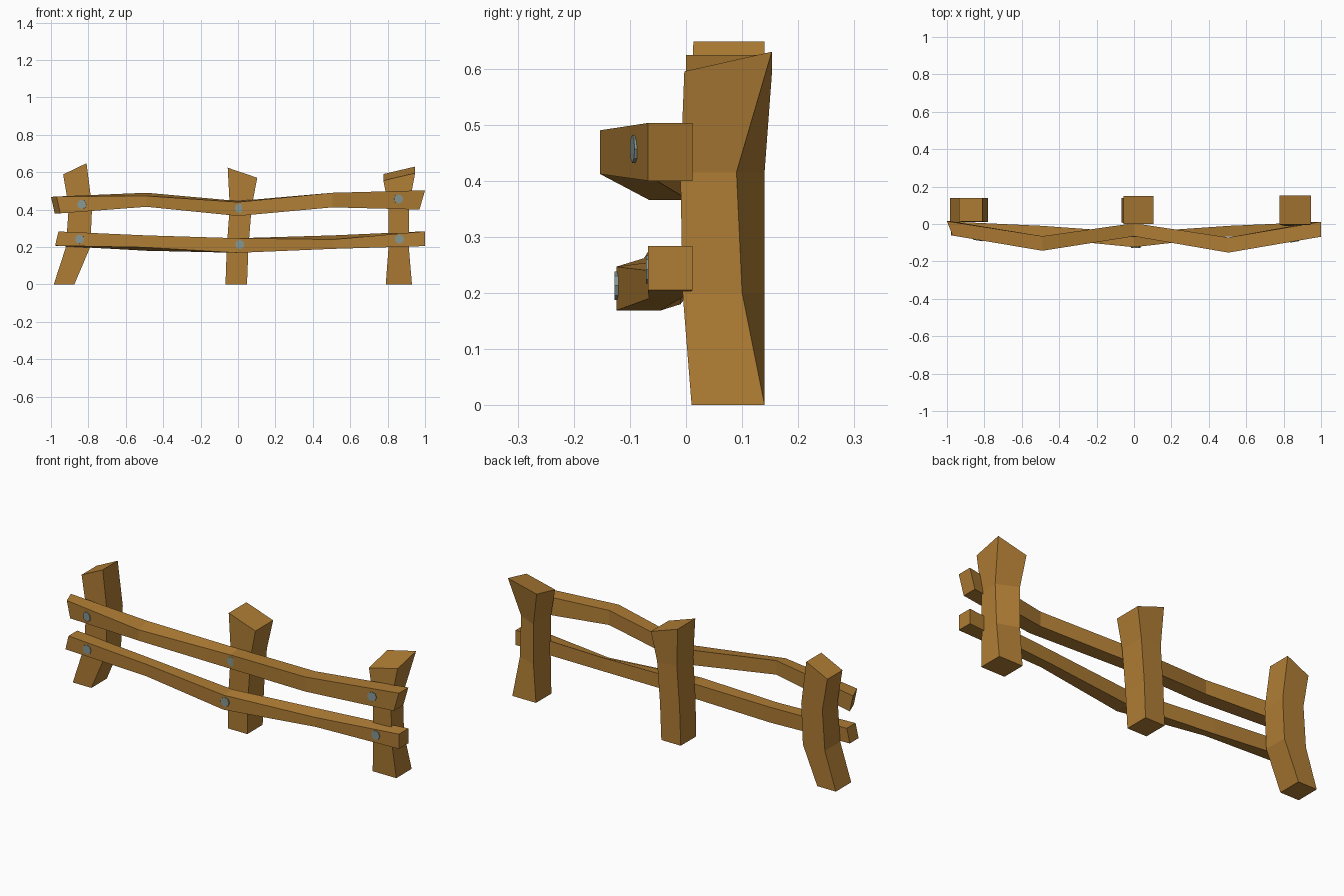
import bpy, bmesh, math
from mathutils import Matrix, Vector

if "Cube" in bpy.data.objects:
    bpy.data.objects.remove(bpy.data.objects["Cube"])


def material(name, rgb):
    m = bpy.data.materials.new(name)
    m.diffuse_color = (*rgb, 1)
    m.use_nodes = True
    m.node_tree.nodes["Principled BSDF"].inputs["Base Color"].default_value = m.diffuse_color
    return m


WOOD = material("brown wood", (0.43, 0.205, 0.035))
METAL = material("grey nail metal", (0.24, 0.31, 0.29))


def loft(name, rings):
    """Join four-cornered rings into a closed solid."""
    bm = bmesh.new()
    vs = [[bm.verts.new(p) for p in r] for r in rings]
    for a, b in zip(vs, vs[1:]):
        for i in range(4):
            j = (i + 1) % 4
            bm.faces.new((a[i], a[j], b[j], b[i]))
    bm.faces.new(vs[0])
    bm.faces.new(vs[-1])
    bmesh.ops.recalc_face_normals(bm, faces=bm.faces[:])
    finish(name, bm, WOOD)


def finish(name, bm, mat):
    me = bpy.data.meshes.new(name)
    bm.to_mesh(me)
    bm.free()
    me.materials.append(mat)
    bpy.context.collection.objects.link(bpy.data.objects.new(name, me))


def post(name, levels):
    """Level: left x, right x, front y, back-left y, back-right y, left z, right z, rise to back."""
    loft(name, [[(xl, yf, zl), (xr, yf, zr), (xr, br, zr + dz), (xl, bl, zl + dz)]
                for xl, xr, yf, bl, br, zl, zr, dz in levels])


# Crooked posts
post("left_post", [(-.985, -.875, .01, .14, .14, 0, 0, 0),
                   (-.92, -.79, .01, .14, .14, .2, .2, 0),
                   (-.905, -.78, .01, .14, .14, .415, .415, 0),
                   (-.935, -.81, .013, .14, .14, .588, .648, 0)])
post("middle_post", [(-.067, .048, .01, .14, .14, 0, 0, 0),
                     (-.06, .056, .005, .14, .14, .2, .2, 0),
                     (-.044, .073, .002, .14, .14, .415, .415, 0),
                     (-.055, .103, 0, .15, .15, .624, .57, 0)])
post("right_post", [(.79, .93, .01, .14, .14, 0, 0, 0),
                    (.805, .913, -.006, .14, .10, .2, .2, 0),
                    (.805, .913, -.01, .14, .09, .415, .415, 0),
                    (.777, .947, -.003, .153, .153, .555, .595, .035)])


def rail(name, stations):
    """Station: x top, x bottom, extra x at back, front y, back y, bottom z, top z, back bottom z, back top z."""
    loft(name, [[(xb, yf, zb), (xt, yf, zt), (xt + dx, yb, bt), (xb + dx, yb, bb)]
                for xt, xb, dx, yf, yb, zb, zt, bb, bt in stations])


# Wavy rails
UPPER = [(-.97, -.95, -.03, -.062, .015, .38, .47, .38, .468),
         (-.49, -.49, 0, -.143, -.065, .415, .473, .415, .49),
         (0, 0, 0, -.066, .004, .366, .44, .366, .446),
         (.505, .505, 0, -.153, -.072, .412, .49, .412, .49),
         (1, .97, 0, -.068, .012, .40, .503, .40, .503)]
LOWER = [(-.96, -.978, 0, -.062, .012, .207, .283, .207, .283),
         (-.49, -.49, 0, -.075, -.01, .198, .262, .18, .262),
         (0, 0, 0, -.124, -.045, .169, .247, .169, .247),
         (.505, .505, 0, -.066, -.01, .19, .24, .19, .262),
         (1, 1, 0, -.068, .012, .205, .284, .205, .284)]
rail("upper_rail", UPPER)
rail("lower_rail", LOWER)


# Nail heads, laid flat on the rail fronts
def nail(name, stations, x, z):
    for a, b in zip(stations, stations[1:]):
        if a[0] <= x <= b[0]:
            s = (b[3] - a[3]) / (b[0] - a[0])
            y = a[3] + s * (x - a[0])
            break
    if abs(x) < .1:
        s = 0
        y = stations[2][3]
    bm = bmesh.new()
    m = (Matrix.Translation(Vector((x, y, z))) @ Matrix.Rotation(math.atan(s), 4, 'Z')
         @ Matrix.Rotation(math.pi / 2, 4, 'X'))
    bmesh.ops.create_cone(bm, cap_ends=True, segments=8, radius1=.025, radius2=.025,
                          depth=.007, matrix=m)
    finish(name, bm, METAL)


for label, stations, spots in (
        ("upper", UPPER, ((-.835, .428), (.008, .407), (.858, .457))),
        ("lower", LOWER, ((-.847, .242), (.01, .213), (.863, .242)))):
    for i, (x, z) in enumerate(spots):
        nail(f"{label}_nail_{i + 1}", stations, x, z)
